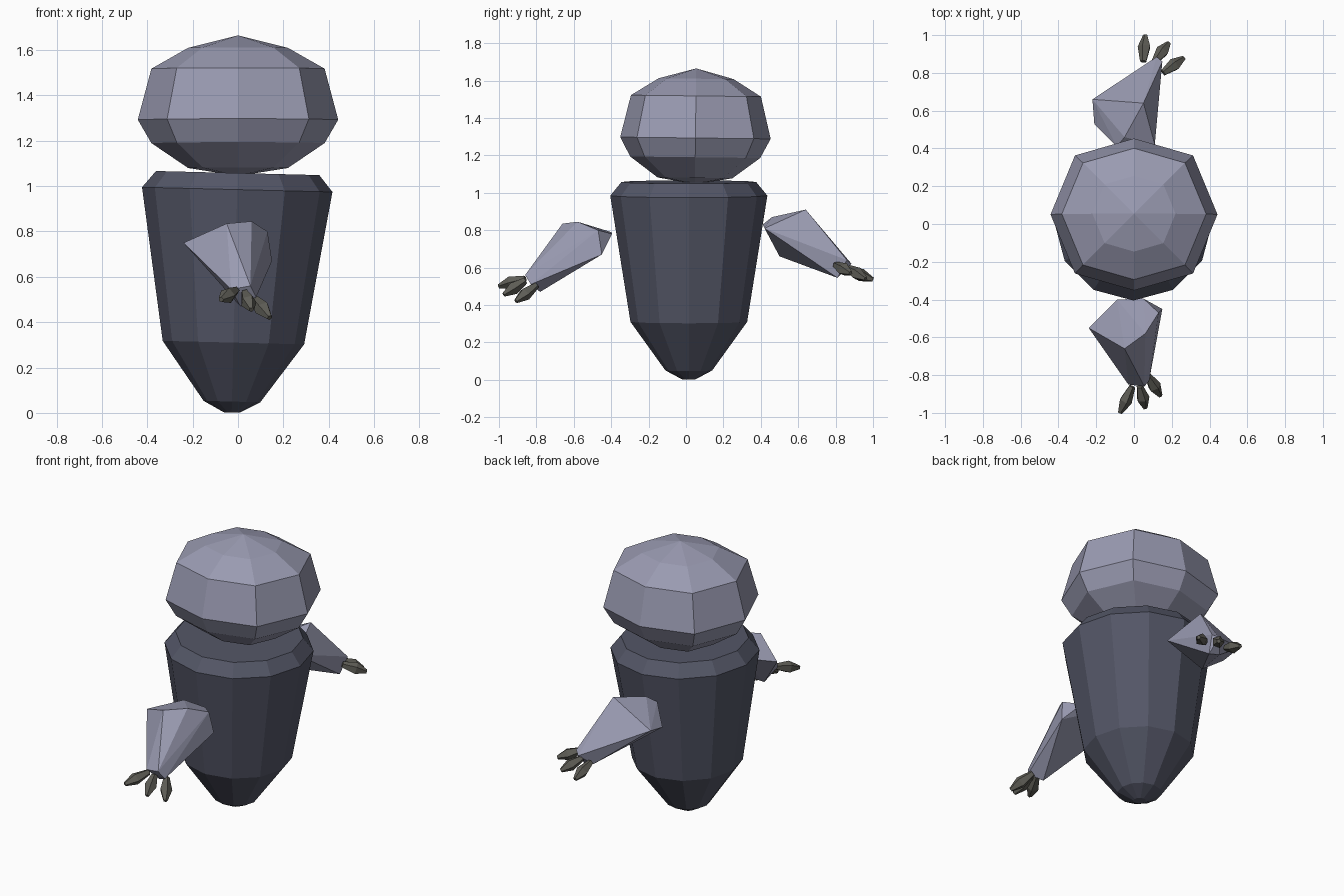
import bpy, bmesh, math
from mathutils import Vector, Matrix

if "Cube" in bpy.data.objects:
    bpy.data.objects.remove(bpy.data.objects["Cube"])


def material(name, rgb):
    m = bpy.data.materials.new(name)
    m.diffuse_color = (*rgb, 1)
    m.use_nodes = True
    m.node_tree.nodes["Principled BSDF"].inputs["Base Color"].default_value = m.diffuse_color
    return m


PALE = material("pale_grey_blue", (0.32, 0.325, 0.44))
DARK = material("dark_slate", (0.088, 0.094, 0.135))
CLAW = material("olive_grey", (0.115, 0.112, 0.095))


def finish(bm, name, mat):
    bmesh.ops.recalc_face_normals(bm, faces=bm.faces[:])
    me = bpy.data.meshes.new(name)
    bm.to_mesh(me)
    bm.free()
    me.materials.append(mat)
    ob = bpy.data.objects.new(name, me)
    bpy.context.collection.objects.link(ob)
    return ob


def lathe(name, profile, sides, mat, matrix, squash=1.0):
    """Faceted solid of revolution; profile is (radius, height) pairs."""
    bm = bmesh.new()
    rings = []
    for r, z in profile:
        if r == 0:
            rings.append([bm.verts.new((0, 0, z))] * sides)
            continue
        angles = [2 * math.pi * i / sides for i in range(sides)]
        ring = []
        for a in angles:
            y = r * math.sin(a)
            if abs(math.cos(a)) < 0.01:
                y *= squash          # flatten front and back corners
            ring.append(bm.verts.new((r * math.cos(a), y, z)))
        rings.append(ring)
    for low, high in zip(rings, rings[1:]):
        for i in range(sides):
            j = (i + 1) % sides
            quad = dict.fromkeys((low[i], low[j], high[j], high[i]))
            bm.faces.new(list(quad))
    for ring, (r, z) in ((rings[0], profile[0]), (rings[-1], profile[-1])):
        if r > 0:
            bm.faces.new(ring)
    bm.transform(matrix)
    return finish(bm, name, mat)


def hull(name, points, mat):
    """Chunky faceted solid around a few corner points."""
    bm = bmesh.new()
    for p in points:
        bm.verts.new(p)
    bmesh.ops.convex_hull(bm, input=bm.verts[:])
    bmesh.ops.delete(bm, geom=[v for v in bm.verts if not v.link_faces], context='VERTS')
    return finish(bm, name, mat)


def finger(name, base, tip):
    """Tapered five-sided spindle from base to tip."""
    base, tip = Vector(base), Vector(tip)
    axis = tip - base
    length = axis.length
    turn = axis.to_track_quat('Z', 'Y').to_matrix().to_4x4()
    lathe(name, [(0.018, 0), (0.036, length * 0.55), (0.012, length)],
          5, CLAW, Matrix.Translation(base) @ turn)


# Tapered body, leaning slightly
lathe("body", [(0.035, 0.002), (0.125, 0.05), (0.312, 0.31), (0.42, 0.985), (0.36, 1.058)],
      12, DARK, Matrix.Translation((-0.028, 0.015, 0)) @ Matrix.Rotation(0.025, 4, 'Y'))

# Rounded head
lathe("head", [(0, 1.045), (0.22, 1.08), (0.382, 1.19), (0.442, 1.293),
               (0.382, 1.518), (0.22, 1.61), (0, 1.665)],
      8, PALE, Matrix.Translation((0, 0.035, 0)) @ Matrix.Rotation(-0.012, 4, 'X'), 0.91)

# Front arm and its fingers
hull("front_arm", [(-0.24, -0.55, 0.75), (-0.05, -0.66, 0.835), (0.06, -0.58, 0.845),
                   (0.13, -0.47, 0.80), (0.15, -0.45, 0.67), (-0.09, -0.40, 0.79),
                   (0.05, -0.395, 0.78), (-0.03, -0.85, 0.545), (0.055, -0.86, 0.56),
                   (0.08, -0.83, 0.51), (0.01, -0.78, 0.47)], PALE)
finger("front_finger_left", (-0.01, -0.86, 0.54), (-0.075, -1.0, 0.50))
finger("front_finger_middle", (0.03, -0.86, 0.53), (0.06, -0.975, 0.455))
finger("front_finger_right", (0.07, -0.80, 0.505), (0.14, -0.91, 0.42))

# Back arm and its fingers
hull("back_arm", [(0.05, 0.64, 0.91), (-0.22, 0.66, 0.78), (-0.21, 0.53, 0.75),
                  (0.11, 0.42, 0.81), (-0.09, 0.41, 0.83), (-0.05, 0.46, 0.87),
                  (-0.08, 0.50, 0.66), (0.15, 0.86, 0.64), (0.12, 0.885, 0.62),
                  (0.13, 0.81, 0.545), (0.06, 0.82, 0.56)], PALE)
finger("back_finger_left", (0.05, 0.86, 0.59), (0.06, 1.0, 0.535))
finger("back_finger_middle", (0.11, 0.86, 0.60), (0.185, 0.96, 0.54))
finger("back_finger_right", (0.155, 0.80, 0.615), (0.265, 0.88, 0.57))
